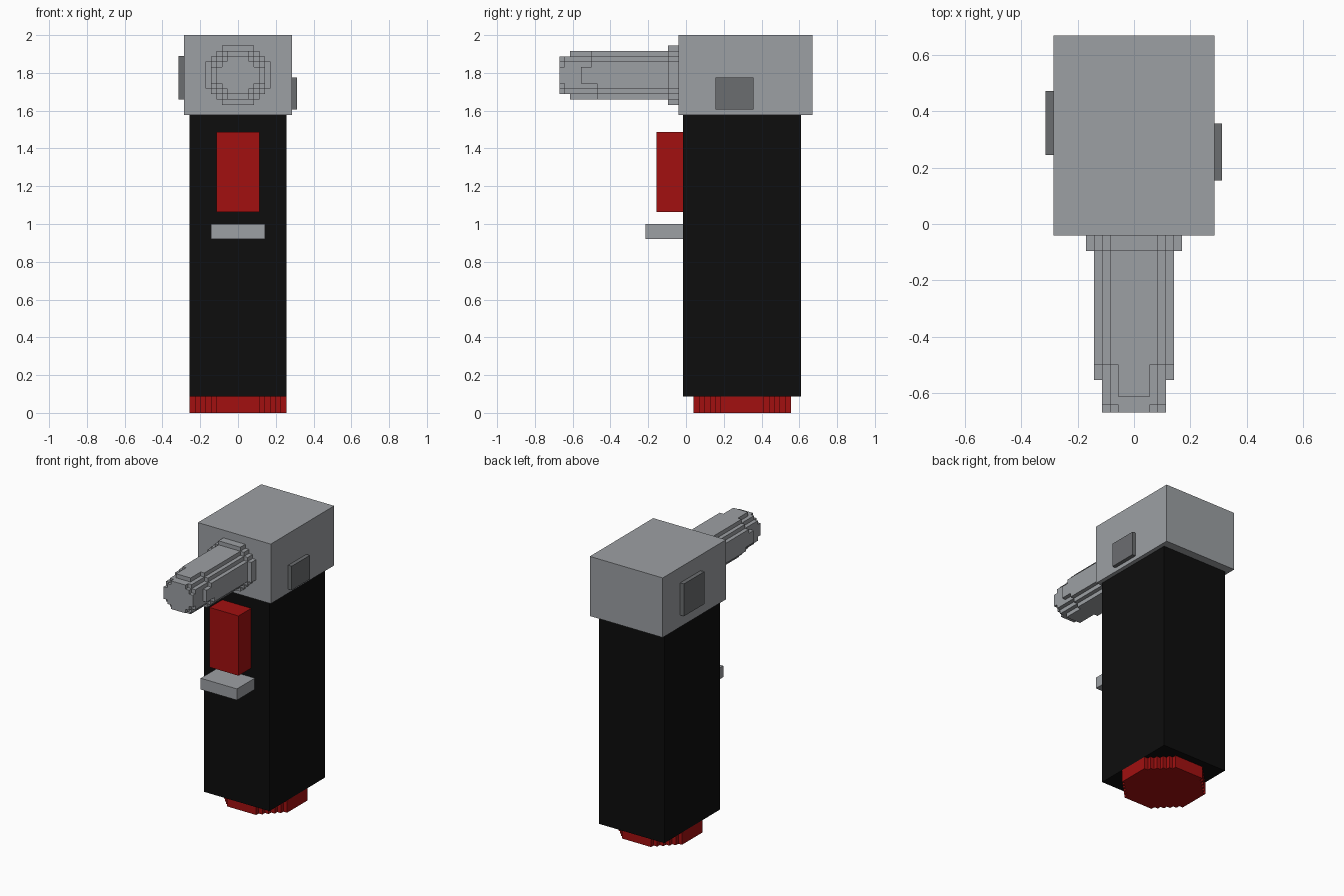
import bpy
import bmesh
from mathutils import Vector

cube = bpy.data.objects.get("Cube")
if cube:
    bpy.data.objects.remove(cube, do_unlink=True)

U = 2 / 70  # block size shared by every stepped part


def material(name, rgb):
    m = bpy.data.materials.new(name)
    m.use_nodes = True
    m.diffuse_color = (*rgb, 1)
    bsdf = next(n for n in m.node_tree.nodes if n.type == "BSDF_PRINCIPLED")
    bsdf.inputs["Base Color"].default_value = (*rgb, 1)
    return m


grey = material("light grey", (0.335, 0.35, 0.37))
dark = material("dark grey", (0.148, 0.155, 0.163))
black = material("black", (0.004, 0.004, 0.004))
red = material("red", (0.36, 0.005, 0.005))


def finish(bm, name, mat):
    bmesh.ops.recalc_face_normals(bm, faces=bm.faces)
    mesh = bpy.data.meshes.new(name)
    bm.to_mesh(mesh)
    bm.free()
    mesh.materials.append(mat)
    obj = bpy.data.objects.new(name, mesh)
    bpy.context.collection.objects.link(obj)
    return obj


def box(name, mat, x, y, z):
    """Box from (min, max) pairs."""
    bm = bmesh.new()
    bmesh.ops.create_cube(bm, size=1)
    spans = (x, y, z)
    for v in bm.verts:
        v.co = Vector([s[0] if c < 0 else s[1] for s, c in zip(spans, v.co)])
    return finish(bm, name, mat)


def stepped_prism(name, mat, steps, axis, start, end, centre, upper_only=False):
    """Extrude a staircase-cornered section; steps are half sizes in blocks."""
    quad = []
    for i, (a, b) in enumerate(steps):
        if i:
            quad.append((steps[i - 1][0], b))
        quad.append((a, b))
    if upper_only:
        quad.append((steps[-1][0], 0))
        loop = quad + [(-a, b) for a, b in reversed(quad)]
    else:
        loop = quad + [(a, -b) for a, b in reversed(quad)]
        loop += [(-a, -b) for a, b in quad]
        loop += [(-a, b) for a, b in reversed(quad)]
    bm = bmesh.new()
    verts = []
    for a, b in loop:
        if axis == "Y":
            verts.append(bm.verts.new((a * U, start, centre + b * U)))
        else:
            verts.append(bm.verts.new((a * U, centre + b * U, start)))
    face = bm.faces.new(verts)
    ext = bmesh.ops.extrude_face_region(bm, geom=[face])["geom"]
    move = (0, end - start, 0) if axis == "Y" else (0, 0, end - start)
    bmesh.ops.translate(bm, vec=move,
                        verts=[g for g in ext if isinstance(g, bmesh.types.BMVert)])
    return finish(bm, name, mat)


# Main housing
box("body", black, (-0.257, 0.257), (-0.015, 0.61), (0.087, 1.577))
box("head", grey, (-0.286, 0.286), (-0.041, 0.67), (1.577, 2.0))

# Stepped round foot
stepped_prism("base_cap", red, [(4 + i, 9 - i) for i in range(6)],
              "Z", 0, 0.087, 0.298)

# Front block and ledge
box("front_block", red, (-0.114, 0.114), (-0.157, -0.015), (1.064, 1.488))
box("front_ledge", grey, (-0.142, 0.142), (-0.215, -0.015), (0.92, 1.0))

# Side plates
box("left_plate", dark, (0.286, 0.313), (0.155, 0.358), (1.605, 1.775))
box("right_plate", dark, (-0.315, -0.286), (0.245, 0.473), (1.66, 1.89))

# Nozzle: nested stepped sections that get slimmer towards the tip
Z = 1.788
ROOT = -0.041
barrel = [(3, 4.5), (4, 3.5), (5, 2.5)]
stepped_prism("nozzle_flange", grey,
              [(3, 5.5), (4, 4.5), (5, 3.5), (6, 2.5)], "Y", ROOT, -0.096, Z)
stepped_prism("nozzle_barrel", grey, barrel, "Y", ROOT, -0.47, Z)
stepped_prism("nozzle_shoulder", grey, barrel, "Y", -0.46, -0.5, Z, True)
stepped_prism("nozzle_side_ribs", grey, [(5, 1.5)], "Y", ROOT, -0.555, Z)
stepped_prism("nozzle_top_ribs", grey, [(2, 4.5)], "Y", ROOT, -0.613, Z)
stepped_prism("nozzle_core", grey, [(3, 3.5), (4, 2.5)], "Y", ROOT, -0.642, Z)
stepped_prism("nozzle_tip", grey, [(2, 3.5), (3, 2.5), (4, 1.5)],
              "Y", ROOT, -0.67, Z)
